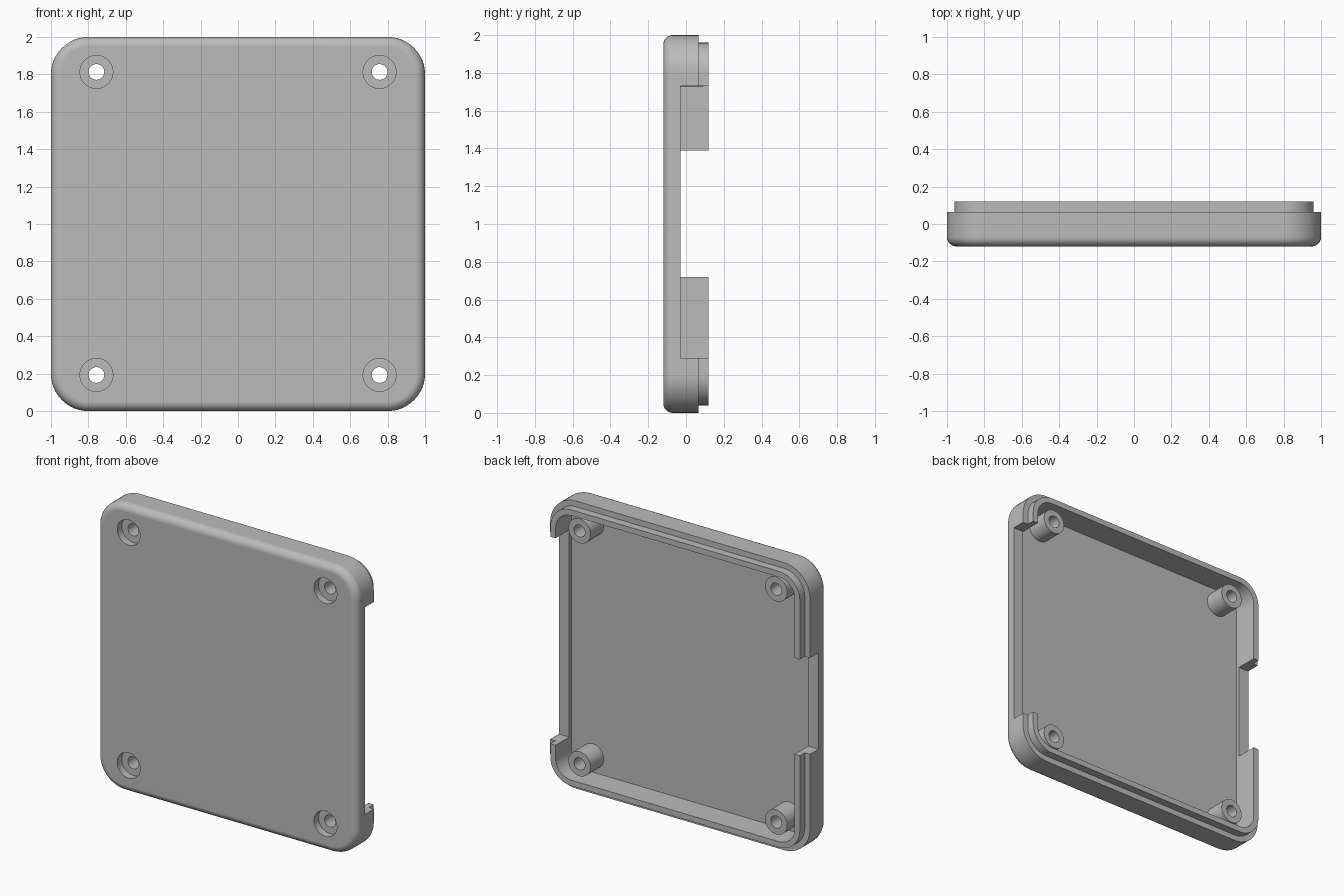
import bpy, bmesh, math
from mathutils import Matrix

cube = bpy.data.objects.get("Cube")
if cube:
    bpy.data.objects.remove(cube, do_unlink=True)

# Key depths (y) and sizes
FRONT, NOTCH, FLOOR, RIM, LIP = -0.12, -0.03, -0.055, 0.065, 0.12
CORNER, EDGE = 0.2, 0.05
CENTRE_Z = 1.0

grey = bpy.data.materials.new("mid_grey")
grey.use_nodes = True
colour = (0.5, 0.5, 0.5, 1)
grey.diffuse_color = colour
grey.node_tree.nodes["Principled BSDF"].inputs["Base Color"].default_value = colour


def make_object(name, bm):
    bmesh.ops.recalc_face_normals(bm, faces=bm.faces)
    mesh = bpy.data.meshes.new(name)
    bm.to_mesh(mesh)
    bm.free()
    mesh.materials.append(grey)
    obj = bpy.data.objects.new(name, mesh)
    bpy.context.collection.objects.link(obj)
    return obj


def rounded_square(bm, inset, y, steps=12):
    """Ring of vertices: a rounded square inset from the outer outline."""
    r = CORNER - inset
    c = 1 - CORNER
    ring = []
    for i, (sx, sz) in enumerate(((1, 1), (-1, 1), (-1, -1), (1, -1))):
        for k in range(steps + 1):
            a = math.pi / 2 * (i + k / steps)
            ring.append(bm.verts.new((sx * c + r * math.cos(a), y,
                                      CENTRE_Z + sz * c + r * math.sin(a))))
    return ring


def cylinder(name, radius, y0, y1, x, z):
    bm = bmesh.new()
    place = Matrix.Translation((x, (y0 + y1) / 2, z)) @ Matrix.Rotation(math.pi / 2, 4, 'X')
    bmesh.ops.create_cone(bm, cap_ends=True, segments=48, radius1=radius,
                          radius2=radius, depth=y1 - y0, matrix=place)
    return make_object(name, bm)


def box(name, x0, x1, y0, y1, z0, z1):
    bm = bmesh.new()
    place = Matrix.Translation(((x0 + x1) / 2, (y0 + y1) / 2, (z0 + z1) / 2))
    size = Matrix.Diagonal((x1 - x0, y1 - y0, z1 - z0, 1))
    bmesh.ops.create_cube(bm, size=1, matrix=place @ size)
    return make_object(name, bm)


def combine(target, tool, operation):
    mod = target.modifiers.new("cut", 'BOOLEAN')
    mod.operation = operation
    mod.solver = 'EXACT'
    mod.object = tool
    bpy.context.view_layer.objects.active = target
    bpy.ops.object.modifier_apply(modifier=mod.name)
    bpy.data.objects.remove(tool, do_unlink=True)


# Shell: rounded front edge, side wall, stepped lip and hollow back
bevel = [(EDGE * (1 - math.sin(a)), FRONT + EDGE * (1 - math.cos(a)))
         for a in (math.pi / 2 * k / 6 for k in range(7))]
profile = bevel + [(0, RIM), (0.04, RIM), (0.04, LIP), (0.08, LIP), (0.08, FLOOR)]
bm = bmesh.new()
rings = [rounded_square(bm, inset, y) for inset, y in profile]
for a, b in zip(rings, rings[1:]):
    for i in range(len(a)):
        j = (i + 1) % len(a)
        bm.faces.new((a[i], a[j], b[j], b[i]))
bm.faces.new(rings[0])
bm.faces.new(rings[-1])
shell = make_object("cover_shell", bm)

# Screw posts with through holes and front counterbores
for x in (-0.757, 0.757):
    for z in (0.193, 1.813):
        combine(shell, cylinder("screw_post", 0.085, FLOOR - 0.006, 0.09, x, z), 'UNION')
        combine(shell, cylinder("counterbore", 0.088, FRONT - 0.1, FRONT + 0.05, x, z), 'DIFFERENCE')
        combine(shell, cylinder("screw_hole", 0.042, FRONT - 0.1, 0.2, x, z), 'DIFFERENCE')

# Side openings: a long one on one wall, a short one on the other
combine(shell, box("long_opening", 0.88, 1.1, NOTCH, 0.2, 0.29, 1.73), 'DIFFERENCE')
combine(shell, box("short_opening", -1.1, -0.88, NOTCH, 0.2, 0.72, 1.39), 'DIFFERENCE')

# Smooth curved areas, keep edges crisp and flats flat
bpy.ops.object.select_all(action='DESELECT')
shell.select_set(True)
bpy.context.view_layer.objects.active = shell
bpy.ops.object.shade_smooth_by_angle(angle=math.radians(30))
weighted = shell.modifiers.new("flat_faces", 'WEIGHTED_NORMAL')
weighted.keep_sharp = True
